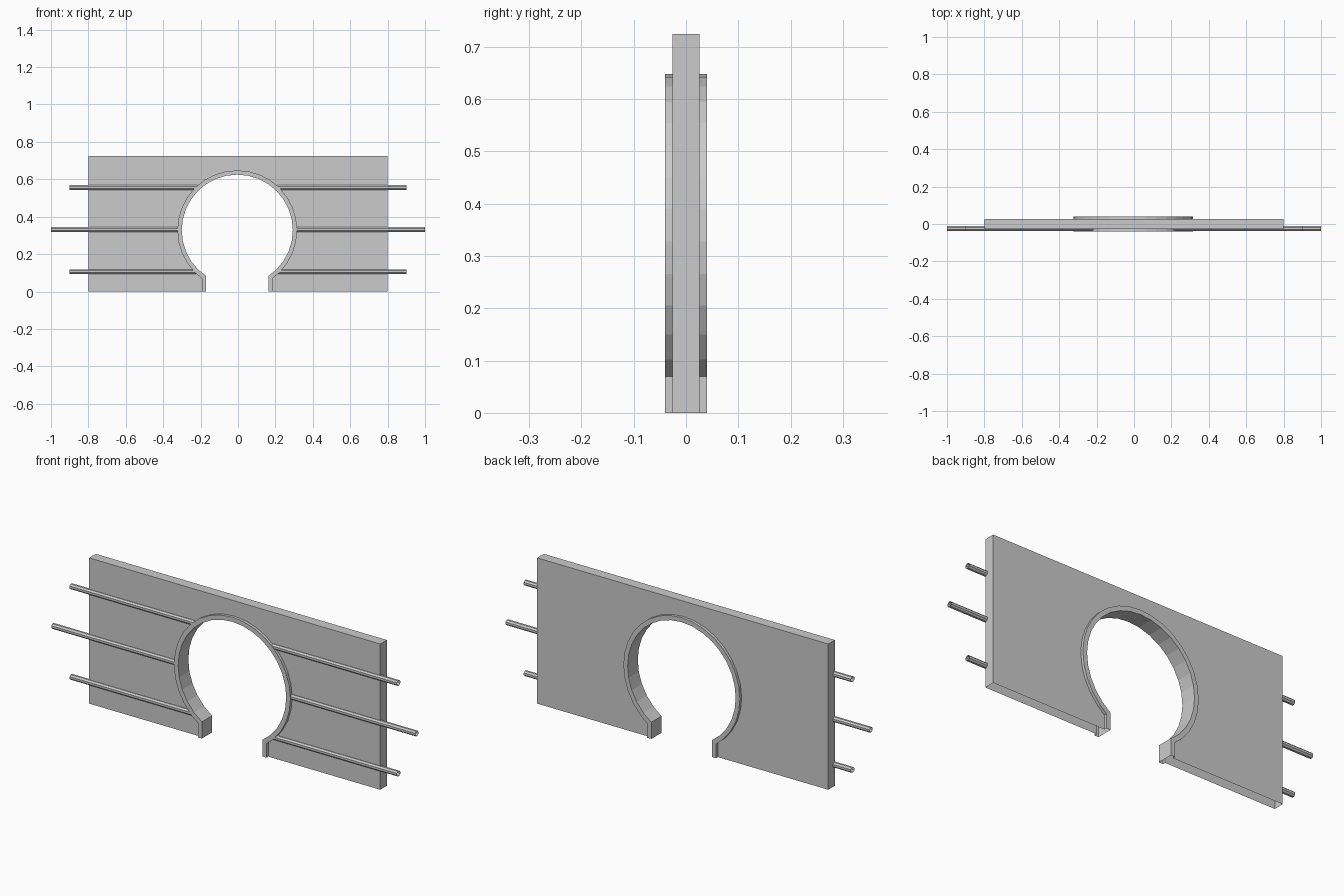
import bpy, bmesh
from math import sin, cos, pi, radians, atan2

if "Cube" in bpy.data.objects:
    bpy.data.objects.remove(bpy.data.objects["Cube"])

CX, CZ = -0.004, 0.328          # centre of the round opening
WALL_Y, RING_Y = 0.026, 0.04    # half depths


def make_object(name, bm):
    mesh = bpy.data.meshes.new(name)
    bm.to_mesh(mesh)
    bm.free()
    obj = bpy.data.objects.new(name, mesh)
    bpy.context.collection.objects.link(obj)
    return obj


def keyhole(radius, knee_x, knee_z):
    """Open outline from the left foot over the arch to the right foot (x, z)."""
    pts = [(CX - knee_x, 0), (CX - knee_x, knee_z)]
    for i in range(20, -5, -1):
        a = 2 * pi * i / 32
        pts.append((CX + radius * cos(a), CZ + radius * sin(a)))
    return pts + [(CX + knee_x, knee_z), (CX + knee_x, 0)]


def row(bm, pts, y):
    return [bm.verts.new((x, y, z)) for x, z in pts]


def strip(bm, a, b):
    for i in range(len(a) - 1):
        bm.faces.new((a[i], a[i + 1], b[i + 1], b[i]))


outer = keyhole(0.32, 0.189, 0.07)
inner = keyhole(0.297, 0.1665, 0.083)

# Wall panel, open underneath, with the keyhole cut out
bm = bmesh.new()
frame = [(0.8, 0), (0.8, 0.724), (-0.8, 0.724), (-0.8, 0)]
front = row(bm, frame + outer, -WALL_Y)
back = row(bm, frame + outer, WALL_Y)
bm.faces.new(front[::-1])
bm.faces.new(back)
strip(bm, front[:4], back[:4])
bmesh.ops.recalc_face_normals(bm, faces=bm.faces)
bmesh.ops.triangulate(bm, faces=[f for f in bm.faces if len(f.verts) > 4])
for f in bm.faces:
    c = f.calc_center_median()
    n = f.normal
    out = n.y * c.y if abs(n.y) > 0.5 else n.x * c.x + n.z * (c.z - 0.3)
    if out < 0:
        f.normal_flip()
make_object("wall_panel", bm)

# Raised rim lining the opening, standing proud on both sides
bm = bmesh.new()
rows = [row(bm, outer, -WALL_Y), row(bm, outer, -RING_Y), row(bm, inner, -RING_Y),
        row(bm, inner, RING_Y), row(bm, outer, RING_Y), row(bm, outer, WALL_Y)]
for a, b in zip(rows, rows[1:]):
    strip(bm, a, b)
bmesh.ops.recalc_face_normals(bm, faces=bm.faces)
bm.faces.ensure_lookup_table()
n_seg = len(outer) - 1
if bm.faces[n_seg].normal.y > 0:      # rim front must face -y
    bmesh.ops.reverse_faces(bm, faces=bm.faces)
make_object("opening_rim", bm)


# Horizontal rods half sunk into the front of the wall, ending at the rim
def rod(name, x0, x1, z, r=0.0125, y=-0.024, sides=8):
    bm = bmesh.new()
    ang = [2 * pi * (i + 0.5) / sides for i in range(sides)]
    r = r / cos(pi / sides)
    a, b = ([bm.verts.new((x, y + r * cos(t), z + r * sin(t))) for t in ang] for x in (x0, x1))
    for i in range(sides):
        j = (i + 1) % sides
        bm.faces.new((a[i], a[j], b[j], b[i]))
    bm.normal_update()
    for f in bm.faces:
        if f.normal.y * (f.calc_center_median().y - y) + f.normal.z * (f.calc_center_median().z - z) < 0:
            f.normal_flip()
    make_object(name, bm)


for label, z, end in (("lower", 0.106, 0.9), ("middle", 0.332, 1.0), ("upper", 0.556, 0.9)):
    reach = (0.312 ** 2 - (z - CZ) ** 2) ** 0.5
    rod(label + "_rod_left", -end, CX - reach, z)
    rod(label + "_rod_right", CX + reach, end, z)
